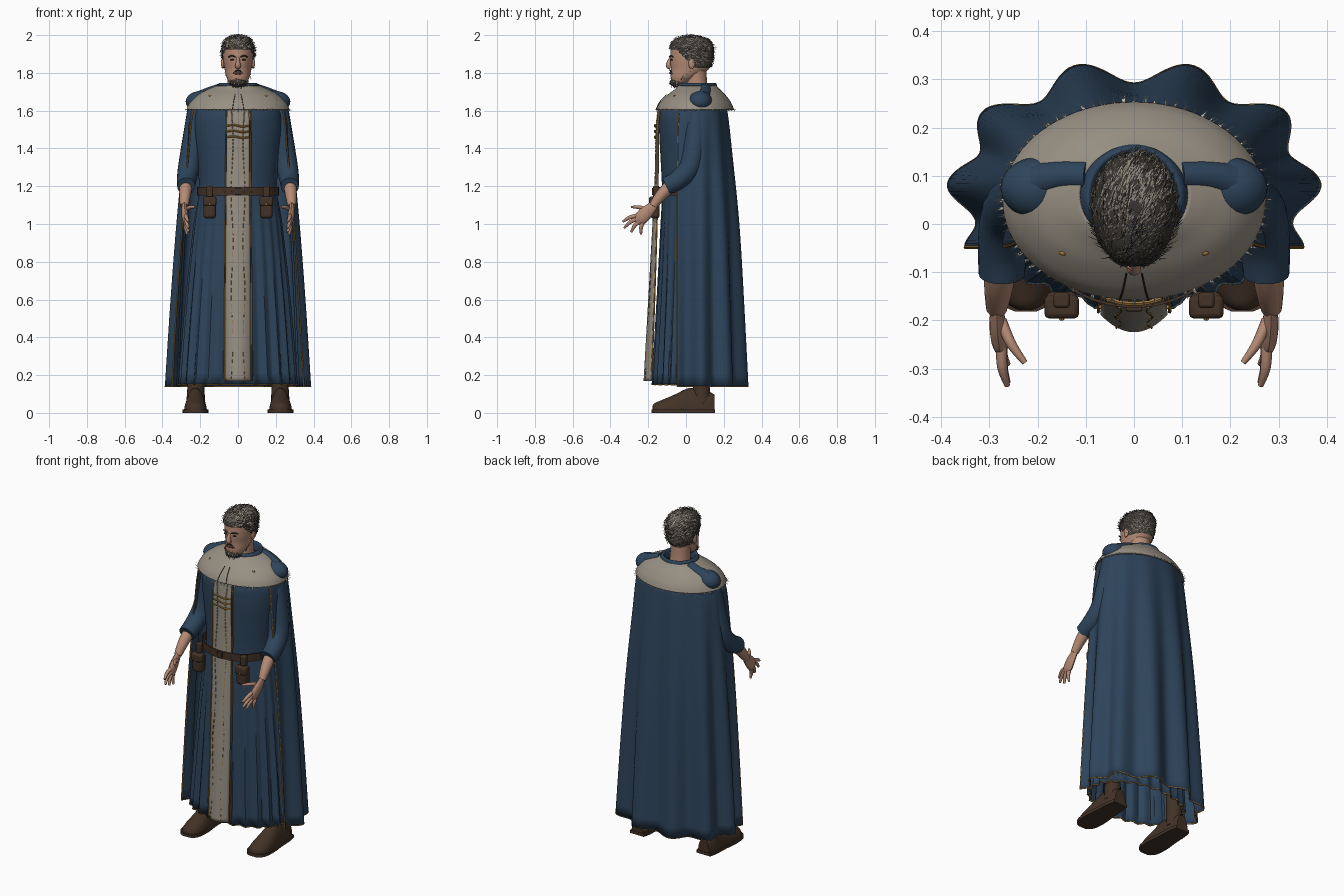
import bpy, bmesh, random
from math import sin, cos, pi, tau, radians
from mathutils import Vector

random.seed(4)
if "Cube" in bpy.data.objects:
    bpy.data.objects.remove(bpy.data.objects["Cube"])


def material(name, *rgb):
    m = bpy.data.materials.new(name)
    m.use_nodes = True
    m.diffuse_color = (*rgb, 1)
    m.node_tree.nodes["Principled BSDF"].inputs["Base Color"].default_value = (*rgb, 1)
    return m


BLUE = material("blue cloth", .027, .058, .105)
BEIGE = material("beige wool", .31, .275, .225)
SKIN = material("skin", .46, .255, .175)
LIP = material("lip", .27, .12, .09)
LEATHER = material("brown leather", .055, .032, .02)
GOLD = material("gold trim", .36, .19, .045)
DARK = material("dark hair", .04, .035, .028)
GREY = material("grey hair", .26, .235, .195)
FUR = material("white fur", .6, .57, .5)


def build(name, verts, faces, mat, thick=0):
    me = bpy.data.meshes.new(name)
    me.from_pydata([tuple(v) for v in verts], [], faces)
    me.materials.append(mat)
    bm = bmesh.new()
    bm.from_mesh(me)
    bmesh.ops.recalc_face_normals(bm, faces=bm.faces)
    bm.to_mesh(me)
    bm.free()
    ob = bpy.data.objects.new(name, me)
    bpy.context.collection.objects.link(ob)
    if thick:
        mod = ob.modifiers.new("thickness", "SOLIDIFY")
        mod.thickness, mod.offset = thick, 0
    return ob


def loft(name, rings, mat, closed=True, cap=False, thick=0):
    n = len(rings[0])
    verts = [p for r in rings for p in r]
    faces = [(i * n + j, i * n + (j + 1) % n, (i + 1) * n + (j + 1) % n, (i + 1) * n + j)
             for i in range(len(rings) - 1) for j in range(n if closed else n - 1)]
    if cap:
        faces += [tuple(range(n)), tuple(range(len(verts) - n, len(verts)))]
    return build(name, verts, faces, mat, thick)


def dense(rows, steps=5):
    """Smooth interpolation between profile rows."""
    rows = [Vector(r) for r in rows]
    out = []
    for i in range(len(rows) - 1):
        a, b = rows[i], rows[i + 1]
        ta = (b - rows[max(i - 1, 0)]) / 2
        tb = (rows[min(i + 2, len(rows) - 1)] - a) / 2
        for s in range(steps):
            t = s / steps
            out.append(a + ta * t + (3 * (b - a) - 2 * ta - tb) * t**2 + (2 * (a - b) + ta + tb) * t**3)
    return out + [rows[-1]]


def ovals(rows, n=64, folds=0, steps=5):
    """Rows are height, centre y, half width, half depth, fold depth."""
    return [[Vector(((a + f * cos(folds * t)) * cos(t), c + (b + f * cos(folds * t)) * sin(t), z))
             for t in (tau * j / n for j in range(n))] for z, c, a, b, f in dense(rows, steps)]


def tube(name, points, mat, radius=None, n=12, flat=1, side=1, steps=4):
    """Round sweep through points that may carry their own radius."""
    rows = [(*p, radius) if radius else p for p in points]
    rows = dense(rows, steps) if steps > 1 else [Vector(r) for r in rows]
    rings = []
    for i, r in enumerate(rows):
        d = (rows[min(i + 1, len(rows) - 1)].xyz - rows[max(i - 1, 0)].xyz).normalized()
        ref = Vector((0, 0, 1)) if abs(d.x) > .8 else Vector((1, 0, 0))
        u = (ref - d * ref.dot(d)).normalized()
        v = d.cross(u)
        ring = [r.xyz + r[3] * (u * flat * cos(tau * j / n) + v * sin(tau * j / n)) for j in range(n)]
        rings.append([Vector((side * p.x, p.y, p.z)) for p in ring])
    return loft(name, rings, mat, cap=True)


def ball(name, centre, size, mat, n=20):
    rings = [[Vector((centre[0] + size[0] * sin(a) * cos(t), centre[1] + size[1] * sin(a) * sin(t),
                      centre[2] + size[2] * cos(a))) for t in (tau * j / n for j in range(n))]
             for a in (pi * (i + .04) / (n / 2 + .08) for i in range(n // 2 + 1))]
    return loft(name, rings, mat, cap=True)


def box(name, centre, size, mat, bevel=.006):
    bpy.ops.mesh.primitive_cube_add(size=1, location=centre)
    ob = bpy.context.object
    ob.name, ob.scale = name, size
    bpy.ops.object.transform_apply(location=False, rotation=False, scale=True)
    ob.data.materials.append(mat)
    mod = ob.modifiers.new("bevel", "BEVEL")
    mod.width, mod.segments = bevel, 2


def strands(name, roots, mat, count, length, width, comb, lift):
    """Scatter thin tapered blades over (position, normal) roots."""
    verts, faces = [], []
    for _ in range(count):
        co, no = random.choice(roots)
        d = Vector(comb) + Vector([random.uniform(-.4, .4) for _ in range(3)])
        d = (d - no * d.dot(no)).normalized()
        w = no.cross(d) * width
        co = co + no * .002 + w * random.uniform(-3, 3)
        tip = co + d * length * random.uniform(.6, 1.2) + no * lift * random.random()
        k = len(verts)
        verts += [co - w, co + w, tip + w / 3, tip - w / 3]
        faces.append((k, k + 1, k + 2, k + 3))
    build(name, verts, faces, mat)


# Robe and its hem
robe = ovals([(.15, .02, .305, .19, .01), (.6, .025, .27, .172, .007), (1, .03, .23, .16, .003),
              (1.17, .03, .205, .155, 0), (1.35, .025, .215, .158, 0), (1.5, .025, .23, .165, 0),
              (1.6, .03, .22, .163, 0), (1.67, .05, .17, .11, 0), (1.71, .06, .1, .09, 0)], 120, 24)
loft("robe", robe, BLUE, thick=.004)
tube("robe_hem", robe[0] + robe[0][:1], GOLD, .004, 5, steps=1)

# Open cloak with deep folds, wrapped from one front edge to the other
cloak = []
for z, c, a, b, f, front in dense([(.14, .08, .36, .235, .025, .235), (.6, .08, .335, .215, .02, .235),
                                   (1, .08, .31, .195, .014, .235), (1.35, .08, .283, .165, .007, .23),
                                   (1.6, .08, .258, .138, .002, .21), (1.66, .075, .21, .115, 0, .13),
                                   (1.7, .07, .14, .09, 0, .09)]):
    ring = []
    for j in range(131):
        t = radians(-33 + 246 * j / 130)
        wave, s = f * cos(10 * t), sin(t)
        x = cos(t) if s > 0 else cos(t) * abs(cos(t)) ** -.5
        ring.append(Vector(((a + wave) * x, c + (b + wave if s > 0 else front) * s, z)))
    cloak.append(ring)
loft("cloak", cloak, BLUE, closed=False, thick=.005)
tube("cloak_hem", cloak[0], GOLD, .004, 5, steps=1)
for label, end in (("left", 0), ("right", -1)):
    tube(label + "_cloak_edge", [r[end] for r in cloak[:22]], GOLD, .004, 6, steps=1)

# Beige front panel with stitching and edging
panel = dense([(1.63, -.143, .058, .004), (1.5, -.157, .06, .006), (1.2, -.165, .062, .012),
               (.7, -.192, .066, .025), (.17, -.222, .068, .036)], 14)
loft("front_panel", [[Vector((w * u / 6, y + c * (u / 6) ** 2, z)) for u in range(-6, 7)]
                     for z, y, w, c in panel], BEIGE, closed=False, thick=.005)
for side, label in ((1, "left"), (-1, "right")):
    tube(label + "_panel_edge", [(side * (w + .006), y + c + .004, z) for z, y, w, c in panel], GOLD, .004, 5, steps=1)
    for (z, y, w, c), (z2, y2, w2, c2) in zip(panel[2:-1], panel[3:]):
        x = side * (.032 + .006 * sin(z * 12))
        tube(label + "_stitch", [(x, y + c / 4 - .003, z), (x, y2 + c2 / 4 - .003, z * .4 + z2 * .6)],
             GOLD, .0025, 4, steps=1)
for i in range(3):
    z = 1.46 + i * .03
    tube("clasp", [(-.058, -.155, z), (-.02, -.164, z + .004), (.02, -.164, z - .004), (.058, -.155, z)], GOLD, .005, 6)

# Shoulder cape with fur edge, placket seams and studs
cape = ovals([(1.605, .048, .27, .203, 0), (1.64, .05, .253, .187, 0), (1.68, .055, .215, .153, 0),
              (1.71, .06, .16, .118, 0), (1.73, .06, .112, .1, 0)], 80)
loft("shoulder_cape", cape, BEIGE, thick=.006)
rim = [(p, Vector((p.x, p.y - .05, .1)).normalized()) for r in cape[:2] for p in r]
strands("cape_fur", rim, FUR, 330, .014, .0012, (0, 0, -1), .014)
loft("collar", ovals([(1.7, .06, .122, .112, 0), (1.725, .06, .112, .106, 0), (1.745, .06, .1, .1, 0),
                      (1.742, .06, .088, .088, 0), (1.7, .06, .08, .08, 0)]), BLUE)

# Parts that come in pairs
for side, label in ((1, "left_"), (-1, "right_")):
    tube(label + "placket_seam", [(side * .03, -.158, 1.607), (side * .024, -.14, 1.645), (side * .016, -.103, 1.685)],
         LEATHER, .002, 5)
    ball(label + "stud", (side * .147, -.06, 1.678), (.009, .006, .006), GOLD, 10)
    ball(label + "shoulder", (side * .198, .075, 1.648), (.079, .064, .056), BLUE, 28)
    tube(label + "shoulder_strap", [(.2, .09, 1.67, .036), (.15, .1, 1.693, .032), (.095, .1, 1.712, .032)], BLUE, side=side)

    # Arm, hand and spread fingers
    tube(label + "sleeve", [(.21, .06, 1.62, .055), (.228, .05, 1.47, .062), (.258, .025, 1.31, .058),
                            (.272, -.04, 1.235, .052), (.274, -.105, 1.2, .048)], BLUE, n=20, side=side)
    tube(label + "forearm", [(.272, -.05, 1.23, .036), (.28, -.125, 1.16, .031), (.285, -.175, 1.095, .022)],
         SKIN, n=16, side=side)
    tube(label + "palm", [(.285, -.165, 1.105, .022), (.283, -.205, 1.065, .034), (.278, -.24, 1.03, .036),
                          (.273, -.26, 1.01, .022)], SKIN, n=16, flat=.5, side=side)
    for finger, root, tip in (("index", (.275, -.255, 1.045), (.263, -.335, 1.012)),
                              ("middle", (.275, -.255, 1.03), (.262, -.328, .978)),
                              ("ring", (.275, -.245, 1.015), (.262, -.29, .957)),
                              ("little", (.277, -.23, 1.005), (.27, -.238, .945)),
                              ("thumb", (.276, -.2, 1.075), (.226, -.288, 1.09))):
        mid = (Vector(root) + Vector(tip)) / 2 + Vector((.004, -.004, .006))
        tube(label + finger + "_finger", [(*root, .012), (*mid, .0105), (*tip, .006)], SKIN, n=10, side=side)

    # Boot
    tube(label + "boot_shaft", [(.222, .08, .5, .05), (.222, .08, .2, .044), (.224, .083, .05, .05)], LEATHER, n=18, side=side)
    foot = dense([(.15, .038, .085), (.1, .048, .11), (.02, .052, .12), (-.06, .06, .085), (-.13, .056, .055),
                  (-.165, .038, .04), (-.178, .014, .025)])
    arc = [pi * j / 14 for j in range(15)]
    loft(label + "boot_foot", [[Vector((side * (.225 + w * cos(t)), y, .012 + h * sin(t))) for t in arc]
                               for y, w, h in foot], LEATHER, cap=True)
    loft(label + "boot_sole", [[Vector((side * (.225 + (w + .008) * u), y * 1.02, z))
                                for u, z in ((-1, 0), (1, 0), (1, .018), (-1, .018))] for y, w, h in foot], LEATHER, cap=True)

    # Belt pouch with flap and hanging loop
    box(label + "pouch", (side * .15, -.165, 1.085), (.066, .05, .11), LEATHER, .014)
    box(label + "pouch_flap", (side * .15, -.172, 1.12), (.072, .048, .05), LEATHER, .01)
    box(label + "pouch_loop", (side * .15, -.158, 1.172), (.034, .032, .06), LEATHER)
    ball(label + "pouch_stud", (side * .15, -.197, 1.105), (.006, .004, .006), GOLD, 10)

    # Facial features
    ball(label + "ear", (side * .081, .03, 1.85), (.009, .018, .028), SKIN)
    ball(label + "eye", (side * .03, -.076, 1.87), (.012, .007, .005), DARK, 12)
    tube(label + "brow", [(.014, -.086, 1.885), (.032, -.081, 1.891), (.05, -.068, 1.884)], DARK, .004, 6, side=side)

# Belt and buckle
loft("belt", ovals([(z, .01, .21 + w, .178 + w, 0) for z, w in
                    ((1.15, 0), (1.15, .006), (1.195, .006), (1.195, 0), (1.15, 0))], 80, steps=1), LEATHER)
box("buckle", (0, -.176, 1.172), (.034, .01, .036), LEATHER, .003)
for x in (-.07, -.03, .03, .07):
    ball("belt_stud", (x, -.172, 1.172), (.004, .005, .004), GOLD, 8)

# Head, neck and face
skull = [(1.735, -.035, .028, .028), (1.75, -.03, .046, .046), (1.78, -.008, .062, .073), (1.82, .02, .071, .1),
         (1.86, .026, .077, .11), (1.9, .03, .08, .112), (1.94, .03, .077, .107), (1.97, .03, .06, .084),
         (1.985, .03, .034, .048), (1.989, .03, .008, .01)]
loft("head", ovals([(*r, 0) for r in skull], 48), SKIN, cap=True)
tube("neck", [(0, .06, 1.66, .064), (0, .055, 1.74, .057), (0, .05, 1.83, .058)], SKIN, n=24)
tube("nose", [(0, -.08, 1.88, .008), (0, -.09, 1.858, .011), (0, -.092, 1.838, .015), (0, -.08, 1.829, .012)], SKIN)
tube("mouth", [(-.026, -.068, 1.797), (0, -.083, 1.8), (.026, -.068, 1.797)], LIP, .007, 8)

# Hair cap trimmed along the hairline, then covered in short strands
hair = loft("hair_cap", ovals([(z + .006, c, a + .008, b + .007, 0) for z, c, a, b in skull[2:]], 72, steps=7), DARK, cap=True)
bm = bmesh.new()
bm.from_mesh(hair.data)


def below_hairline(p):
    t = min(max((p.y + .05) / .1, 0), 1)
    return p.z < 1.925 - .1 * t


bmesh.ops.delete(bm, geom=[f for f in bm.faces if below_hairline(f.calc_center_median())], context="FACES")
bm.to_mesh(hair.data)
bm.free()
middle = Vector((0, .03, 1.88))
roots = [(p.center.copy(), (p.center - middle).normalized()) for p in hair.data.polygons if len(p.vertices) == 4]
strands("hair_strands", roots, GREY, 1300, .021, .0013, (.5, 1, -.25), .005)
strands("dark_hair_strands", roots, DARK, 400, .02, .0014, (.4, 1, -.4), .008)

# Short beard and moustache
beard = ball("beard", (0, -.042, 1.75), (.046, .045, .026), DARK)
roots = [(p.center.copy(), p.normal.copy()) for p in beard.data.polygons if p.center.y < .0]
roots += [(Vector((s * .064, -.02 + .05 * k / 9, 1.775 + .05 * k / 9)), Vector((s, -.2, 0)).normalized())
          for s in (1, -1) for k in range(10)]
strands("beard_strands", roots, GREY, 420, .016, .0013, (0, -.2, -1), .008)
tube("moustache", [(-.034, -.062, 1.79), (0, -.085, 1.815), (.034, -.062, 1.79)], DARK, .004, 6)

# Smooth shading with sharp edges kept
for ob in bpy.context.scene.objects:
    ob.select_set(ob.type == "MESH")
    if ob.type == "MESH":
        bpy.context.view_layer.objects.active = ob
bpy.ops.object.shade_smooth_by_angle(angle=radians(40))
